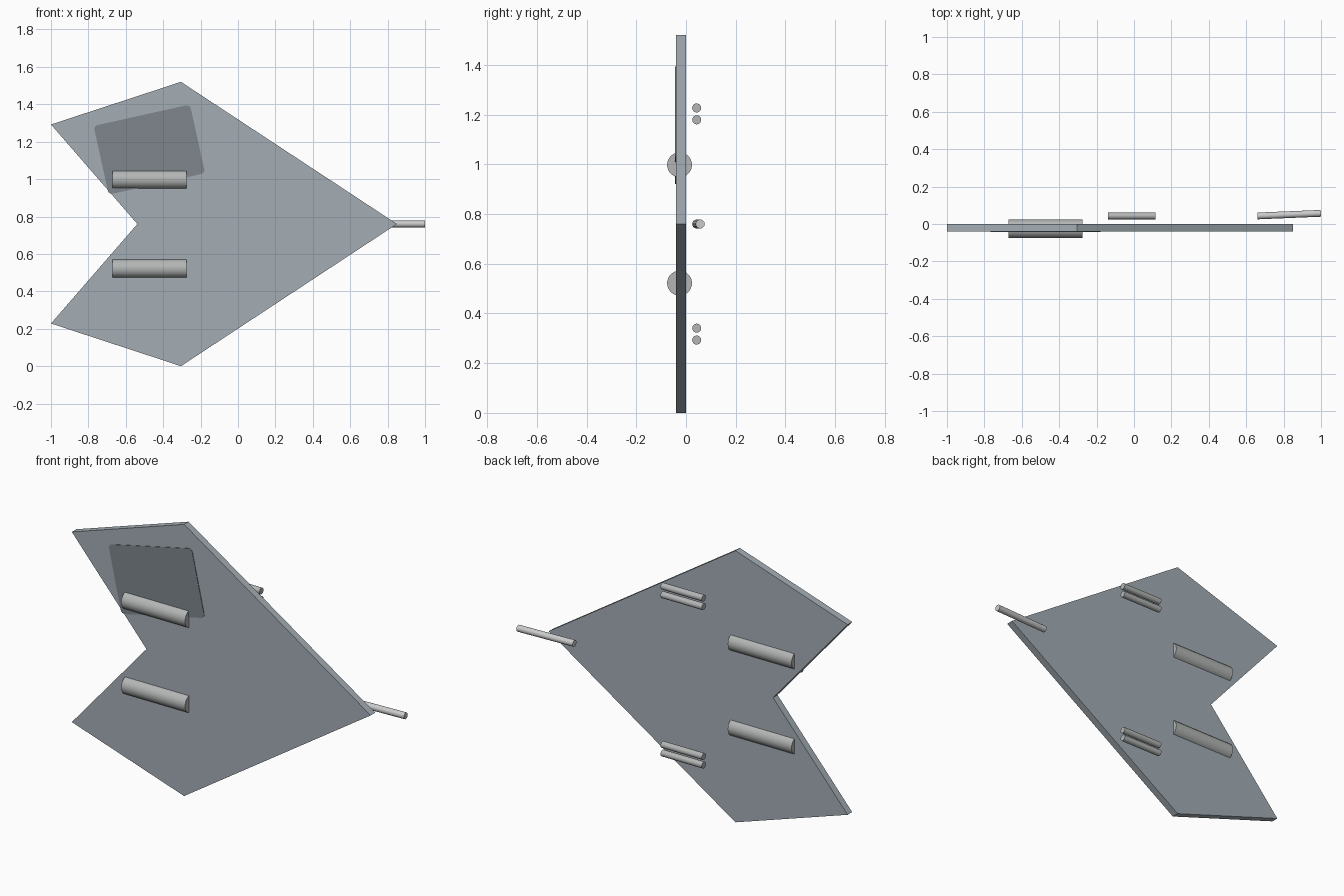
import bpy, bmesh, math
from mathutils import Vector

if "Cube" in bpy.data.objects:
    bpy.data.objects.remove(bpy.data.objects["Cube"])

MID = 0.76  # height of the mirror line


def material(name, color):
    m = bpy.data.materials.new(name)
    m.diffuse_color = (*color, 1)
    m.use_nodes = True
    m.node_tree.nodes["Principled BSDF"].inputs["Base Color"].default_value = m.diffuse_color
    return m


hull_mat = material("hull_grey", (0.37, 0.42, 0.46))
tube_mat = material("tube_grey", (0.45, 0.47, 0.46))
light_mat = material("light_grey", (0.8, 0.79, 0.78))
dark_mat = material("dark_grey", (0.21, 0.24, 0.27))


def plate(name, outline, y0, y1, mat):
    """Extrude an x/z outline from y0 to y1."""
    bm = bmesh.new()
    face = bm.faces.new([bm.verts.new((x, y0, z)) for x, z in outline])
    ext = bmesh.ops.extrude_face_region(bm, geom=[face])
    verts = [v for v in ext["geom"] if isinstance(v, bmesh.types.BMVert)]
    bmesh.ops.translate(bm, verts=verts, vec=(0, y1 - y0, 0))
    bmesh.ops.recalc_face_normals(bm, faces=bm.faces)
    me = bpy.data.meshes.new(name)
    bm.to_mesh(me)
    bm.free()
    me.materials.append(mat)
    ob = bpy.data.objects.new(name, me)
    bpy.context.collection.objects.link(ob)
    return ob


def tube(name, a, b, r, mat):
    """Solid cylinder between two points."""
    a, b = Vector(a), Vector(b)
    bpy.ops.mesh.primitive_cylinder_add(vertices=32, radius=r, depth=(b - a).length, location=(a + b) / 2)
    ob = bpy.context.object
    ob.name = name
    ob.rotation_euler = (b - a).to_track_quat('Z', 'Y').to_euler()
    ob.data.materials.append(mat)
    bpy.ops.object.shade_smooth_by_angle(angle=math.radians(40))
    return ob


# Arrowhead hull
upper = [(-0.538, MID), (-1.0, 1.292), (-0.305, 1.52), (0.85, MID)]
lower = [(x, 2 * MID - z) for x, z in reversed(upper[1:3])]
plate("hull", upper + lower, -0.041, -0.001, hull_mat)

# Tilted rounded panel on the front face
cx, cz, hw, hh, r, tilt = -0.474, 1.158, 0.264, 0.188, 0.022, math.radians(12.5)
outline = []
for i, (sx, sz) in enumerate([(1, 1), (-1, 1), (-1, -1), (1, -1)]):
    for k in range(5):
        t = math.radians(90 * i + 22.5 * k)
        u = sx * (hw - r) + r * math.cos(t)
        v = sz * (hh - r) + r * math.sin(t)
        outline.append((cx + u * math.cos(tilt) - v * math.sin(tilt),
                        cz + u * math.sin(tilt) + v * math.cos(tilt)))
plate("front_panel", outline, -0.044, -0.040, dark_mat)

# Engines and twin barrels, mirrored about the middle
for side, s in (("upper", 1), ("lower", -1)):
    z = MID + s * 0.238
    tube(side + "_engine", (-0.67, -0.026, z), (-0.275, -0.026, z), 0.05, tube_mat)
    for label, dz in (("inner", 0.419), ("outer", 0.467)):
        z = MID + s * dz
        tube(f"{side}_{label}_barrel", (-0.14, 0.043, z), (0.115, 0.043, z), 0.018, tube_mat)

# Slightly angled nose barrel
tube("nose_barrel", (0.66, 0.043, MID), (0.999, 0.057, MID), 0.018, light_mat)
